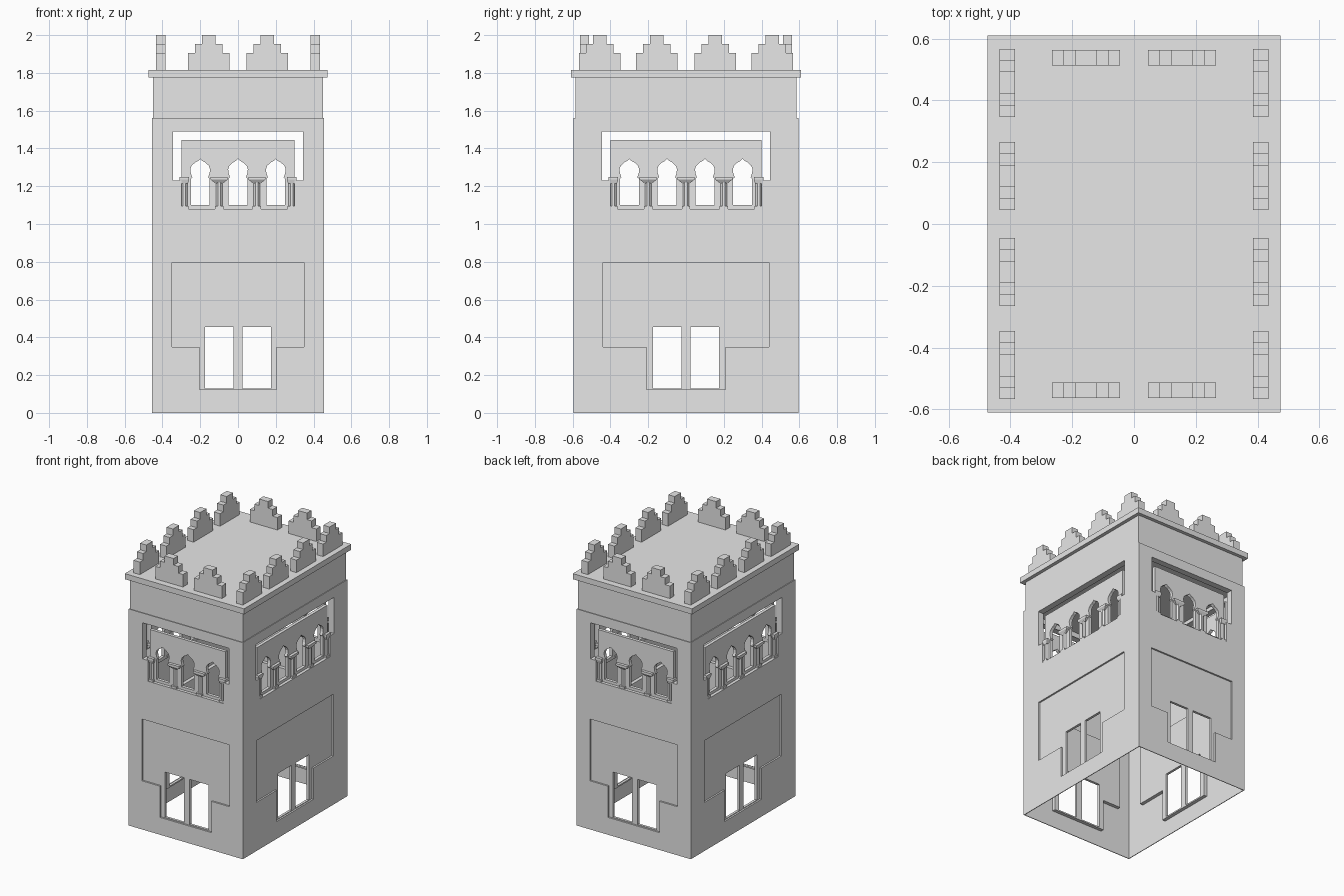
import bpy, bmesh
from math import pi
from mathutils import Matrix

cube = bpy.data.objects.get("Cube")
if cube:
    bpy.data.objects.remove(cube, do_unlink=True)

stone = bpy.data.materials.new("pale_grey_stone")
stone.use_nodes = True
GREY = (0.8, 0.8, 0.8, 1)
stone.diffuse_color = GREY
stone.node_tree.nodes["Principled BSDF"].inputs["Base Color"].default_value = GREY

SKIN = 0.005    # wall skin thickness
REVEAL = 0.045  # depth of the window reveals


def finish(name, bm):
    bmesh.ops.remove_doubles(bm, verts=bm.verts, dist=0.0001)
    bmesh.ops.recalc_face_normals(bm, faces=bm.faces)
    mesh = bpy.data.meshes.new(name)
    bm.to_mesh(mesh)
    bm.free()
    mesh.materials.append(stone)
    obj = bpy.data.objects.new(name, mesh)
    bpy.context.collection.objects.link(obj)
    return obj


def box(name, hx, hy, z0, z1):
    bm = bmesh.new()
    m = Matrix.Translation((0, 0, (z0 + z1) / 2)) @ Matrix.Diagonal((2 * hx, 2 * hy, z1 - z0, 1))
    bmesh.ops.create_cube(bm, size=1, matrix=m)
    return finish(name, bm)


def plate(name, loops, turn, dist, d0, d1):
    """Upright plate with holes, between depths d0 and d1 behind a wall face."""
    curve = bpy.data.curves.new(name, 'CURVE')
    curve.dimensions = '2D'
    curve.fill_mode = 'BOTH'
    curve.extrude = (d1 - d0) / 2
    for pts in loops:
        s = curve.splines.new('POLY')
        s.points.add(len(pts) - 1)
        for p, (u, v) in zip(s.points, pts):
            p.co = (u, v, 0, 1)
        s.use_cyclic_u = True
        s.use_smooth = False
    tmp = bpy.data.objects.new(name + "_outline", curve)
    bpy.context.collection.objects.link(tmp)
    dg = bpy.context.evaluated_depsgraph_get()
    mesh = bpy.data.meshes.new_from_object(tmp.evaluated_get(dg))
    bpy.data.objects.remove(tmp, do_unlink=True)
    bm = bmesh.new()
    bm.from_mesh(mesh)
    bpy.data.meshes.remove(mesh)
    bm.transform(turn @ Matrix.Translation((0, (d0 + d1) / 2 - dist, 0)) @ Matrix.Rotation(pi / 2, 4, 'X'))
    for f in bm.faces:
        f.smooth = False
    return finish(name, bm)


def rect(u0, u1, v0, v1):
    return [(u0, v0), (u1, v0), (u1, v1), (u0, v1)]


def mirrored(half, cx=0):
    """Closed outline from its right half, listed bottom to top."""
    left = [(-u, v) for u, v in reversed(half) if u > 0]
    return [(cx + u, v) for u, v in half + left]


def tee(wide, narrow, z0, z1, z2, grow=0):
    n, w = narrow + grow, wide + grow
    return mirrored([(n, z0 - grow), (n, z1 - grow), (w, z1 - grow), (w, z2 + grow)])


ARCH = [(.05, 1.1), (.05, 1.24), (.042, 1.247), (.05, 1.27), (.052, 1.29),
        (.046, 1.308), (.028, 1.325), (.01, 1.335), (0, 1.345)]
MERLON = [(.11, 1.815), (.11, 1.905), (.073, 1.905), (.073, 1.953), (.036, 1.953), (.036, 2.0)]


def columns(name, count, turn, dist):
    """Slender shafts with bases and flared capitals in front of the piers."""
    bm = bmesh.new()
    half = count * 0.1
    for i in range(count + 1):
        u = (i - count / 2) * 0.2
        u = max(-half + 0.015, min(half - 0.015, u))
        end = i in (0, count)
        wide = 0.026 if end else 0.045
        parts = [(8, .018, .018, 1.08, 1.22), (4, .022, .022, 1.08, 1.095),
                 (4, .02, wide, 1.215, 1.235), (4, wide, wide, 1.235, 1.25)]
        for sides, r0, r1, z0, z1 in parts:
            k = 2 ** 0.5 if sides == 4 else 1
            deep = 0.024 / wide if sides == 4 and r1 == wide else 1
            m = (turn @ Matrix.Translation((u, 0.026 - dist, (z0 + z1) / 2))
                 @ Matrix.Diagonal((1, deep, 1, 1)) @ Matrix.Rotation(pi / sides, 4, 'Z'))
            bmesh.ops.create_cone(bm, cap_ends=True, segments=sides, radius1=r0 * k,
                                  radius2=r1 * k, depth=z1 - z0, matrix=m)
    return finish(name, bm)


# side name, quarter turns, wall distance, half width, arch count, lower niche half widths, merlons
SIDES = [("front", 0, .595, .455, 3, .35, .205, .5375, (-.155, .155)),
         ("left", 1, .455, .59, 4, .44, .21, .41, (-.457, -.155, .155, .457)),
         ("back", 2, .595, .455, 3, .35, .205, .5375, (-.155, .155)),
         ("right", 3, .455, .59, 4, .44, .21, .41, (-.457, -.155, .155, .457))]

for side, quarter, dist, half, arches, nw, nn, roof_dist, spots in SIDES:
    turn = Matrix.Rotation(quarter * pi / 2, 4, 'Z')
    span = arches * 0.1
    upper = (span + .045, span, 1.08, 1.23, 1.49)
    lower = (nw, nn, .125, .35, .795)

    # wall skin with both openings, and the reveals behind it
    plate(side + "_wall", [rect(-half, half, 0, 1.56), tee(*upper), tee(*lower)], turn, dist, 0, SKIN)
    plate(side + "_upper_reveal", [tee(*upper, .005), tee(*upper)], turn, dist, SKIN, REVEAL)
    plate(side + "_lower_reveal", [tee(*lower, .005), tee(*lower)], turn, dist, SKIN, .03)

    # arcade screen standing free inside the upper opening
    holes = [mirrored(ARCH, (i - (arches - 1) / 2) * 0.2) for i in range(arches)]
    plate(side + "_arcade", [rect(-span, span, 1.08, 1.445)] + holes, turn, dist, .022, REVEAL)
    columns(side + "_columns", arches, turn, dist)

    # recessed lower panel with a pair of windows
    plate(side + "_lower_panel", [tee(*lower), rect(-.175, -.023, .13, .455), rect(.023, .175, .13, .455)],
          turn, dist, .012, .03)

    # stepped merlons
    for n, u in enumerate(spots):
        plate(f"{side}_merlon_{n + 1}", [mirrored(MERLON, u)], turn, roof_dist, -.025, .025)

# upper band and roof slab
box("upper_band", .45, .585, 1.555, 1.775)
box("roof_slab", .475, .61, 1.775, 1.815)
